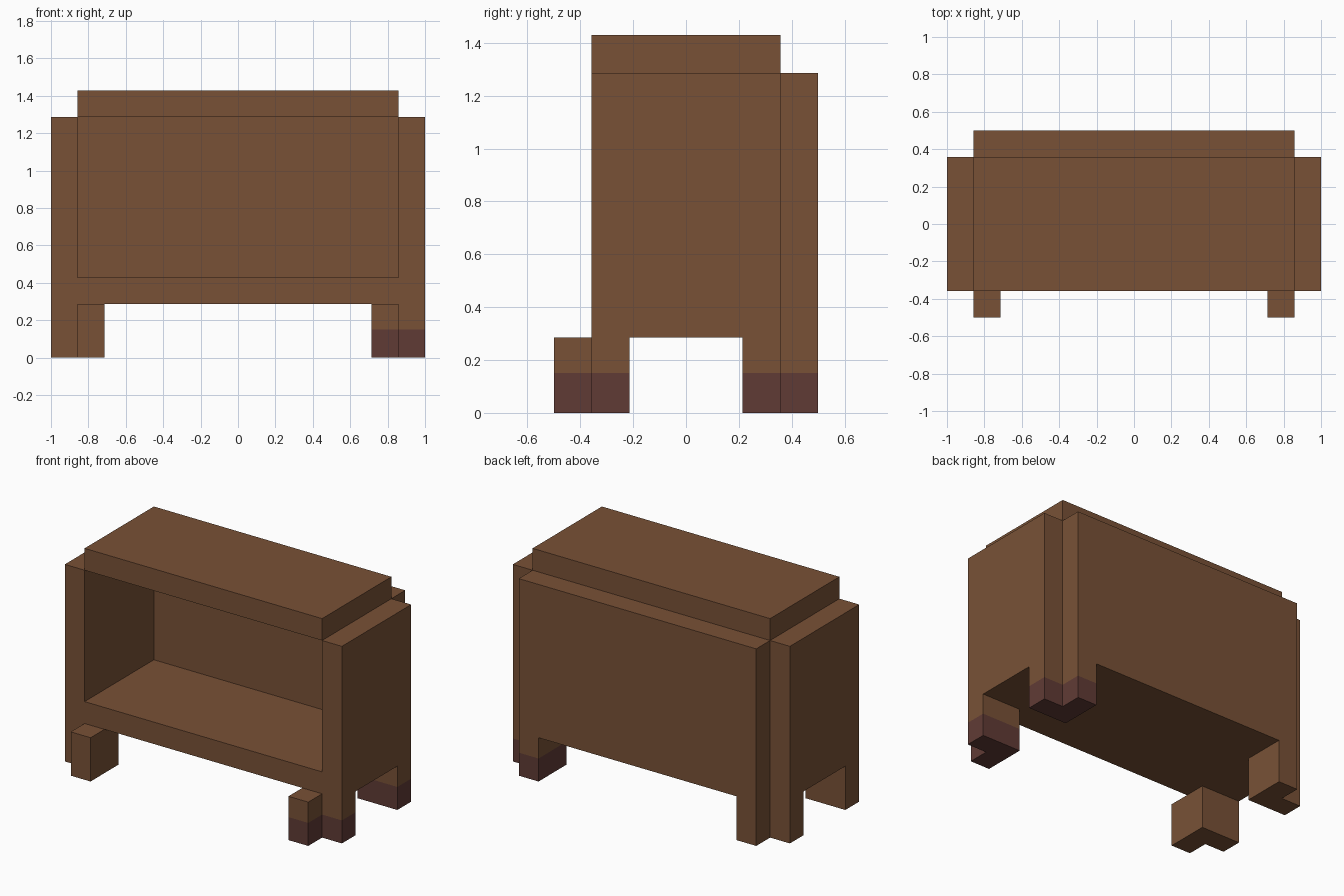
import bpy, bmesh
from mathutils import Vector

if "Cube" in bpy.data.objects:
    bpy.data.objects.remove(bpy.data.objects["Cube"], do_unlink=True)

U = 1 / 7            # board thickness
DARK_TOP = 0.15      # height of the dark feet


def make_material(name, colour):
    mat = bpy.data.materials.new(name)
    mat.use_nodes = True
    mat.diffuse_color = colour
    mat.node_tree.nodes["Principled BSDF"].inputs["Base Color"].default_value = colour
    return mat


WOOD = make_material("brown wood", (0.190, 0.083, 0.037, 1))
DARK = make_material("dark reddish wood", (0.118, 0.044, 0.036, 1))


def extrude(name, profile, direction):
    """Extrude a closed outline (in board units) along a vector."""
    bm = bmesh.new()
    face = bm.faces.new([bm.verts.new(Vector(p) * U) for p in profile])
    new = bmesh.ops.extrude_face_region(bm, geom=[face])["geom"]
    moved = [v for v in new if isinstance(v, bmesh.types.BMVert)]
    bmesh.ops.translate(bm, verts=moved, vec=Vector(direction) * U)

    # Cut at the foot line and darken the feet on the +x side
    bmesh.ops.bisect_plane(bm, geom=bm.verts[:] + bm.edges[:] + bm.faces[:],
                           plane_co=(0, 0, DARK_TOP), plane_no=(0, 0, 1))
    bmesh.ops.recalc_face_normals(bm, faces=bm.faces)
    for f in bm.faces:
        c = f.calc_center_median()
        f.material_index = int(c.x > 0 and c.z < DARK_TOP)

    mesh = bpy.data.meshes.new(name)
    bm.to_mesh(mesh)
    bm.free()
    mesh.materials.append(WOOD)
    mesh.materials.append(DARK)
    obj = bpy.data.objects.new(name, mesh)
    bpy.context.collection.objects.link(obj)
    return obj


def box(name, x, y, z):
    base = [(x[0], y[0], z[0]), (x[1], y[0], z[0]), (x[1], y[1], z[0]), (x[0], y[1], z[0])]
    return extrude(name, base, (0, 0, z[1] - z[0]))


def arch(half, inner):
    """Panel outline standing on two feet, as (across, height) pairs."""
    return [(-half, 0), (-inner, 0), (-inner, 2), (inner, 2),
            (inner, 0), (half, 0), (half, 9), (-half, 9)]


# Boards
box("top_board", (-6, 6), (-2.5, 2.5), (9, 10))
box("bottom_shelf", (-6, 6), (-2.5, 2.5), (2, 3))

# Back panel with its feet
extrude("back_panel", [(a, 2.5, h) for a, h in arch(6, 5)], (0, 1, 0))

# Side panels and inner leg posts
for side, s in (("right", -1), ("left", 1)):
    extrude(side + "_side_panel", [(6 * s, a, h) for a, h in arch(2.5, 1.5)], (s, 0, 0))
    xs = sorted((5 * s, 6 * s))
    box(side + "_front_leg", xs, (-3.5, -1.5), (0, 2))
    box(side + "_back_leg", xs, (1.5, 2.5), (0, 2))
